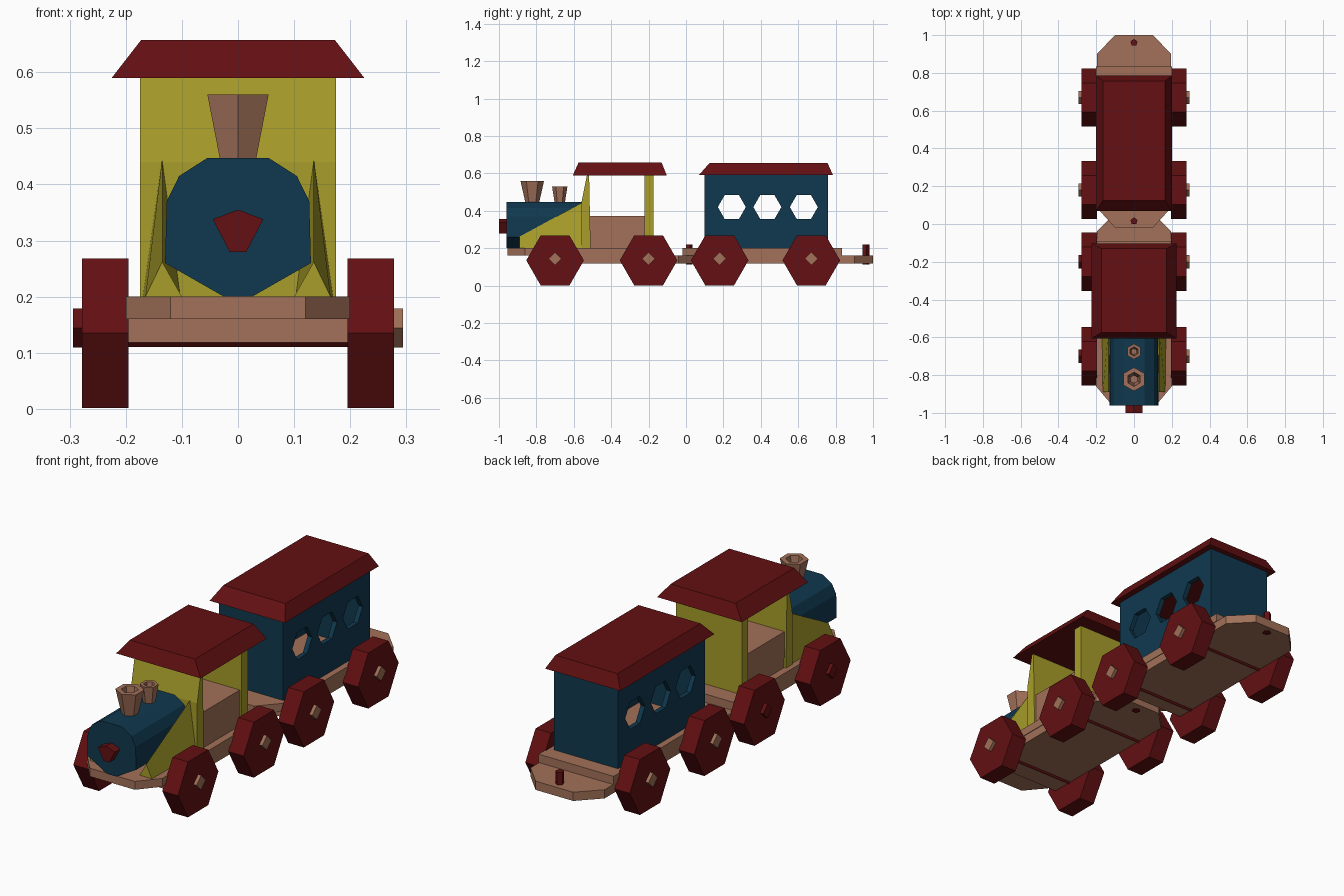
import bpy, bmesh, math
from mathutils import Vector

if "Cube" in bpy.data.objects:
    bpy.data.objects.remove(bpy.data.objects["Cube"])


def material(name, rgb):
    m = bpy.data.materials.new(name)
    m.diffuse_color = (*rgb, 1)
    m.use_nodes = True
    m.node_tree.nodes["Principled BSDF"].inputs["Base Color"].default_value = m.diffuse_color
    return m


RED = material("dark red", (0.125, 0.005, 0.006))
BLUE = material("navy blue", (0.005, 0.040, 0.078))
YELLOW = material("mustard yellow", (0.39, 0.34, 0.023))
WOOD = material("brown wood", (0.36, 0.165, 0.10))


def finish(name, bm, mat):
    bmesh.ops.recalc_face_normals(bm, faces=bm.faces)
    me = bpy.data.meshes.new(name)
    bm.to_mesh(me)
    bm.free()
    me.materials.append(mat)
    ob = bpy.data.objects.new(name, me)
    bpy.context.collection.objects.link(ob)
    return ob


def loft(name, rings, mat):
    """Join rings of points with quads and close both ends."""
    bm = bmesh.new()
    loops = [[bm.verts.new(p) for p in r] for r in rings]
    n = len(loops[0])
    for a, b in zip(loops, loops[1:]):
        for i in range(n):
            j = (i + 1) % n
            bm.faces.new((a[i], a[j], b[j], b[i]))
    bm.faces.new(loops[0])
    bm.faces.new(loops[-1])
    return finish(name, bm, mat)


def prism(name, profile, axis, lo, hi, mat):
    """Extrude a 2D profile along x (y,z), y (x,z) or z (x,y)."""
    place = {'x': lambda a, b, d: (d, a, b),
             'y': lambda a, b, d: (a, d, b),
             'z': lambda a, b, d: (a, b, d)}[axis]
    return loft(name, [[place(a, b, d) for a, b in profile] for d in (lo, hi)], mat)


def ngon(cx, cy, r, n, start=0.0):
    return [(cx + r * math.cos(start + math.tau * i / n),
             cy + r * math.sin(start + math.tau * i / n)) for i in range(n)]


def rect(x, y0, y1):
    return [(-x, y0), (x, y0), (x, y1), (-x, y1)]


def roof(name, low, high, z0, z1):
    loft(name, [[(x, y, z0) for x, y in low], [(x, y, z1) for x, y in high]], RED)


def funnel(name, y, z0, z1, r0, r1):
    rings = [(r0, z0), (r1, z1), (r1 * 0.6, z1), (r0 * 0.6, z0 + 0.04)]
    loft(name, [[(px, py, z) for px, py in ngon(0, y, r, 6, math.pi / 2)]
                for r, z in rings], WOOD)


# Wheels, hub caps and axles for both vehicles
for vehicle, ys, left_cap in (("engine", (-0.70, -0.20), RED),
                              ("carriage", (0.18, 0.67), WOOD)):
    for y, end in zip(ys, ("front", "rear")):
        tag = f"{vehicle}_{end}"
        prism(tag + "_axle", ngon(y, 0.144, 0.034, 4), 'x', -0.2, 0.2, RED)
        for s, side, cap in ((-1, "left", left_cap), (1, "right", WOOD)):
            prism(f"{tag}_{side}_wheel", ngon(y, 0.135, 0.154, 6), 'x',
                  s * 0.195, s * 0.278, RED)
            prism(f"{tag}_{side}_hub", ngon(y, 0.144, 0.035, 4), 'x',
                  s * 0.27, s * 0.294, cap)

# Engine chassis: upper board with chamfered nose, lower board with tongue
prism("engine_upper_board",
      [(-0.12, -0.955), (0.12, -0.955), (0.2, -0.86), (0.2, -0.09), (-0.2, -0.09), (-0.2, -0.86)],
      'z', 0.16, 0.20, WOOD)
prism("engine_lower_board",
      [(-0.197, -0.80), (0.197, -0.80), (0.197, -0.04), (0.1, 0.06), (-0.1, 0.06), (-0.197, -0.04)],
      'z', 0.118, 0.16, WOOD)

# Carriage chassis: tongue at the front, coupling board at the rear
prism("carriage_upper_board",
      [(-0.1, -0.02), (0.1, -0.02), (0.2, 0.09), (0.2, 0.835), (-0.2, 0.835), (-0.2, 0.09)],
      'z', 0.16, 0.20, WOOD)
prism("carriage_lower_board",
      [(-0.197, 0.10), (0.197, 0.10), (0.197, 0.90), (0.1, 1.0), (-0.1, 1.0), (-0.197, 0.90)],
      'z', 0.118, 0.16, WOOD)

# Coupling pins
for name, y in (("engine_pin", 0.015), ("carriage_pin", 0.96)):
    prism(name, ngon(0, y, 0.02, 5, math.pi / 2), 'z', 0.114, 0.22, RED)

# Boiler and nose
prism("boiler", [(-0.055, 0.447), (0.055, 0.447), (0.105, 0.415), (0.127, 0.37), (0.13, 0.26),
                 (0.025, 0.2), (-0.025, 0.2), (-0.13, 0.26), (-0.127, 0.37), (-0.105, 0.415)],
      'y', -0.96, -0.52, BLUE)
prism("boiler_nose", [(-0.045, 0.338), (0, 0.355), (0.045, 0.338), (0.015, 0.28), (-0.015, 0.28)],
      'y', -1.0, -0.95, RED)

# Chimneys
funnel("tall_chimney", -0.822, 0.44, 0.56, 0.036, 0.063)
funnel("short_chimney", -0.675, 0.44, 0.53, 0.027, 0.041)

# Tapered side braces along the boiler
for s, side in ((-1, "left"), (1, "right")):
    loft(side + "_boiler_brace",
         [[(s * 0.10, -0.89, 0.2), (s * 0.165, -0.89, 0.2), (s * 0.135, -0.89, 0.262)],
          [(s * 0.10, -0.52, 0.2), (s * 0.17, -0.52, 0.2), (s * 0.135, -0.55, 0.447)]], YELLOW)

# Cab: wedge-shaped front wall, rear wall, coal box and roof
prism("cab_front_wall", [(-0.56, 0.2), (-0.51, 0.2), (-0.518, 0.59), (-0.53, 0.59), (-0.56, 0.44)],
      'x', -0.175, 0.175, YELLOW)
prism("cab_rear_wall", [(-0.222, 0.2), (-0.175, 0.2), (-0.175, 0.595), (-0.222, 0.595)],
      'x', -0.175, 0.175, YELLOW)
prism("cab_box", rect(0.165, -0.515, -0.22), 'z', 0.19, 0.372, WOOD)
roof("cab_roof", rect(0.225, -0.605, -0.103), rect(0.173, -0.575, -0.13), 0.59, 0.657)

# Carriage body: hollow walls with three window holes through each side
body = prism("carriage_body", rect(0.17, 0.10, 0.76), 'z', 0.2, 0.597, BLUE)
cutters = [prism("hollow_cutter", rect(0.147, 0.123, 0.737), 'z', 0.1, 0.7, BLUE)]
for y in (0.245, 0.435, 0.63):
    cutters.append(prism("window_cutter", ngon(y, 0.42, 0.075, 6), 'x', -0.4, 0.4, BLUE))
for c in cutters:
    c.hide_render = True
    mod = body.modifiers.new("cut", 'BOOLEAN')
    mod.operation, mod.solver, mod.object = 'DIFFERENCE', 'EXACT', c
bpy.context.view_layer.update()
cut = bpy.data.meshes.new_from_object(body.evaluated_get(bpy.context.evaluated_depsgraph_get()))
body.modifiers.clear()
body.data = cut
for c in cutters:
    bpy.data.objects.remove(c)

# Carriage roof
roof("carriage_roof", rect(0.2, 0.07, 0.785), rect(0.165, 0.125, 0.757), 0.592, 0.655)
